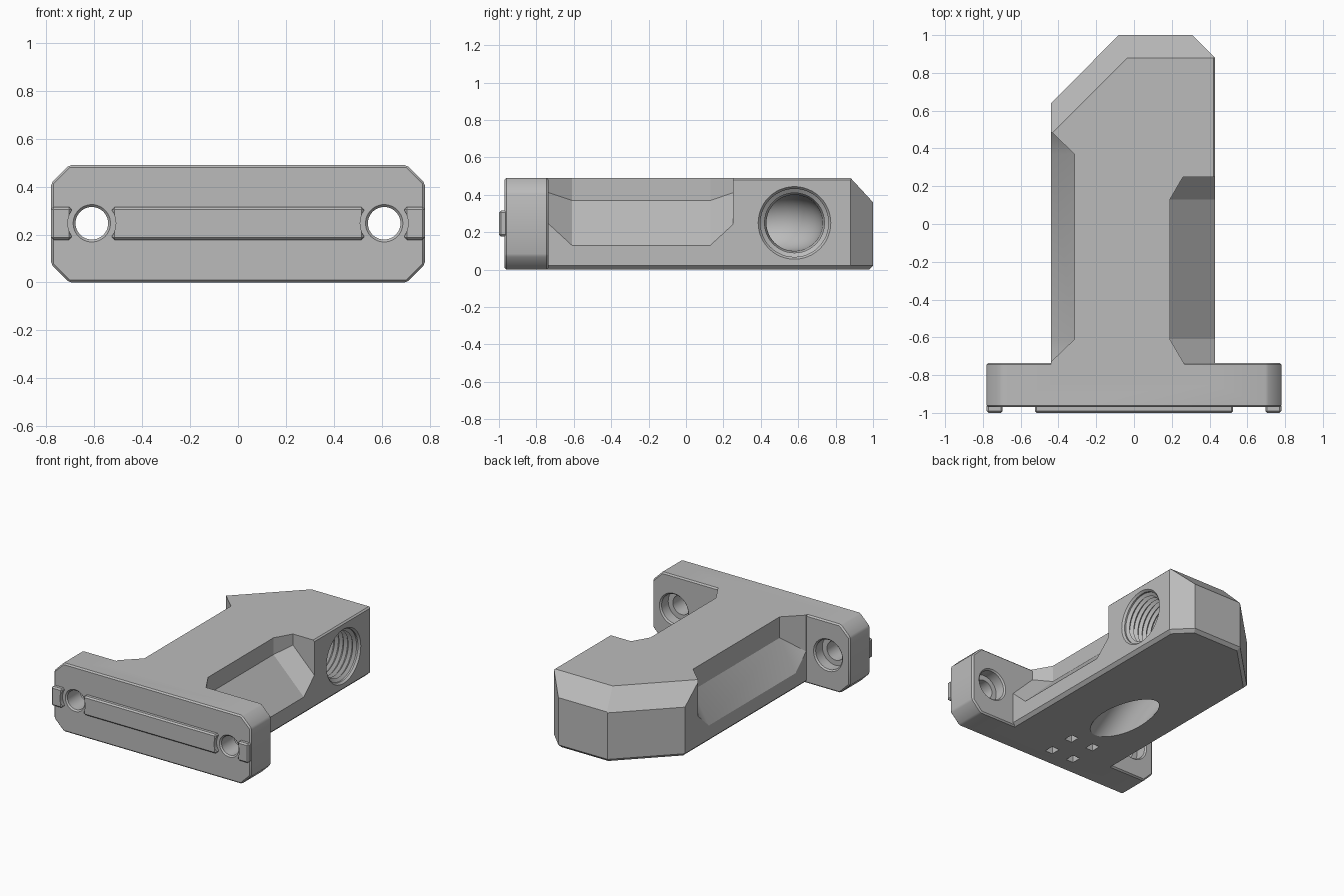
import bpy, bmesh, math
from mathutils import Vector, geometry

if "Cube" in bpy.data.objects:
    bpy.data.objects.remove(bpy.data.objects["Cube"], do_unlink=True)

grey = bpy.data.materials.new("plain_grey")
grey.use_nodes = True
grey.diffuse_color = (0.5, 0.5, 0.5, 1)
grey.node_tree.nodes["Principled BSDF"].inputs["Base Color"].default_value = (0.5, 0.5, 0.5, 1)


def make(name, bm):
    bmesh.ops.recalc_face_normals(bm, faces=bm.faces)
    mesh = bpy.data.meshes.new(name)
    bm.to_mesh(mesh)
    bm.free()
    obj = bpy.data.objects.new(name, mesh)
    bpy.context.collection.objects.link(obj)
    mesh.materials.append(grey)
    return obj


def solid(name, lo, hi, planes=()):
    """Box trimmed by planes, each a point and an outward normal."""
    bm = bmesh.new()
    bmesh.ops.create_cube(bm, size=1)
    for v in bm.verts:
        v.co = [lo[i] if v.co[i] < 0 else hi[i] for i in range(3)]
    for point, normal in planes:
        cut = bmesh.ops.bisect_plane(bm, geom=bm.verts[:] + bm.edges[:] + bm.faces[:], dist=1e-5,
                                     plane_co=point, plane_no=Vector(normal).normalized(),
                                     clear_outer=True)
        edges = [e for e in cut["geom_cut"] if isinstance(e, bmesh.types.BMEdge)]
        if edges:
            bmesh.ops.holes_fill(bm, edges=edges)
    return make(name, bm)


def loft(name, rings, sides=48):
    """Round tube through rings of centre, direction and radius."""
    bm = bmesh.new()
    loops = []
    for centre, along, radius in rings:
        along = Vector(along).normalized()
        u = along.cross(Vector((0, 0, 1))).normalized()
        w = u.cross(along)
        angles = [math.tau * i / sides for i in range(sides)]
        loops.append([bm.verts.new(Vector(centre) + radius * (u * math.cos(a) + w * math.sin(a)))
                      for a in angles])
    for a, b in zip(loops, loops[1:]):
        for i in range(sides):
            j = (i + 1) % sides
            bm.faces.new((a[i], a[j], b[j], b[i]))
    bm.faces.new(loops[0])
    bm.faces.new(loops[-1])
    return make(name, bm)


def apply(obj, mod):
    bpy.context.view_layer.objects.active = obj
    bpy.ops.object.modifier_apply(modifier=mod.name)


def bevel(obj, width):
    mod = obj.modifiers.new("edge", "BEVEL")
    mod.width, mod.segments, mod.limit_method = width, 1, "ANGLE"
    apply(obj, mod)


def combine(obj, other, operation="DIFFERENCE", keep=False):
    mod = obj.modifiers.new("join", "BOOLEAN")
    mod.operation, mod.object, mod.solver = operation, other, "EXACT"
    apply(obj, mod)
    if not keep:
        bpy.data.objects.remove(other, do_unlink=True)


def pocket(side, x, z, steep, y0, y1, dx, dy):
    """Side recess with an upright wall, a sloping floor and sloping ends."""
    planes = [((side * x, 0, z), (-side * steep, 0, -1))]
    for y, d in ((y0, -1), (y1, 1)):
        planes.append(((side * x, y, z), (-side * steep, d * 0.92, -1)))
        planes.append(((side * x, y, z), (-side * dy, d * dx, 0)))
    xs = sorted((side * x, side * 0.6))
    return solid("pocket_cutter", (xs[0], -0.76, 0), (xs[1], y1 + dy, 0.7), planes)


# Body: trimmed block with a sloped nose and chamfered lower edges
sides = [((0.43, 0, 0), (1, 0, 0)), ((-0.44, 0, 0), (-1, 0, 0)), ((0, 1, 0), (0, 1, 0)),
         ((-0.08, 1, 0), (-0.7, 0.7, 0)), ((0.31, 1, 0), (0.7, 0.7, 0))]
trim = sides[3:] + [((0, 0.88, 0.49), (0, 0.13, 0.12)),
                    ((-0.44, 0.475, 0.49), (-0.09, 0.09, 0.11)),
                    ((0.43, 0, 0.48), (1, 0, 1))]
for point, normal in sides:
    trim.append((Vector(point) + Vector((0, 0, 0.022)), Vector(normal).normalized() - Vector((0, 0, 1))))
body = solid("body", (-0.44, -0.85, 0), (0.43, 1, 0.49), trim)
combine(body, pocket(1, 0.19, 0.37, 1, -0.61, 0.13, 0.07, 0.12))
combine(body, pocket(-1, 0.315, 0.34, 1.76, -0.61, 0.37, 0.125, 0.12))

# Mounting plate with cut corners
corners = [((sx * 0.705, 0, 0.245 + sz * 0.245), (sx, 0, sz)) for sx in (-1, 1) for sz in (-1, 1)]
plate = solid("plate", (-0.78, -0.97, 0), (0.78, -0.735, 0.49), corners)
bevel(plate, 0.01)
combine(body, plate, "UNION")

# Bolt holes with counterbores opening to the back
for x in (-0.61, 0.61):
    steps = [(-1.05, 0.078), (-0.97, 0.078), (-0.96, 0.068), (-0.82, 0.068), (-0.82, 0.105),
             (-0.745, 0.105), (-0.733, 0.117), (-0.7, 0.117)]
    combine(body, loft("bolt_cutter", [((x, y, 0.247), (0, 1, 0), r) for y, r in steps]))

# Threaded inlet leading into a curved duct that leaves through the underside
rings = [(0.45, 0.195), (0.431, 0.195), (0.416, 0.182)]
for i in range(8):
    rings += [(0.405 - i * 0.036, 0.182), (0.39 - i * 0.036, 0.16)]
rings = [((x, 0.58, 0.25), (-1, 0, 0), r) for x, r in rings]
path = geometry.interpolate_bezier(Vector((0.1, 0.58, 0.25)), Vector((-0.2, 0.58, 0.25)),
                                   Vector((-0.07, 0.25, 0.28)), Vector((-0.07, -0.2, 0)), 20)
path.append(path[-1] + Vector((0, -0.45, -0.28)))
for i, p in enumerate(path):
    along = path[min(i + 1, len(path) - 1)] - path[max(i - 1, 0)]
    rings.append((p, (-1, 0, 0) if i == 0 else along, 0.15))
combine(body, loft("duct_cutter", rings))

# Four small sockets underneath
for x in (-0.16, 0.02):
    for y in (-0.82, -0.62):
        combine(body, solid("socket_cutter", (x - 0.03, y - 0.035, -0.1), (x + 0.03, y + 0.035, 0.06)))

# Raised keys on the front, hollowed around the bolt holes
keys = []
for name, x0, x1 in (("centre_key", -0.525, 0.525), ("left_key", 0.695, 0.78), ("right_key", -0.78, -0.695)):
    key = solid(name, (x0, -1, 0.178), (x1, -0.955, 0.315))
    bevel(key, 0.01)
    for x in (-0.61, 0.61):
        if min(abs(x - x0), abs(x - x1)) < 0.15:
            combine(key, loft("key_cutter", [((x, y, 0.247), (0, 1, 0), 0.1) for y in (-1.1, -0.9)]))
    keys.append(key)

# Crisp edges with smooth bores
for obj in [body] + keys:
    bpy.ops.object.select_all(action="DESELECT")
    obj.select_set(True)
    bpy.context.view_layer.objects.active = obj
    bpy.ops.object.shade_smooth_by_angle(angle=math.radians(25))
